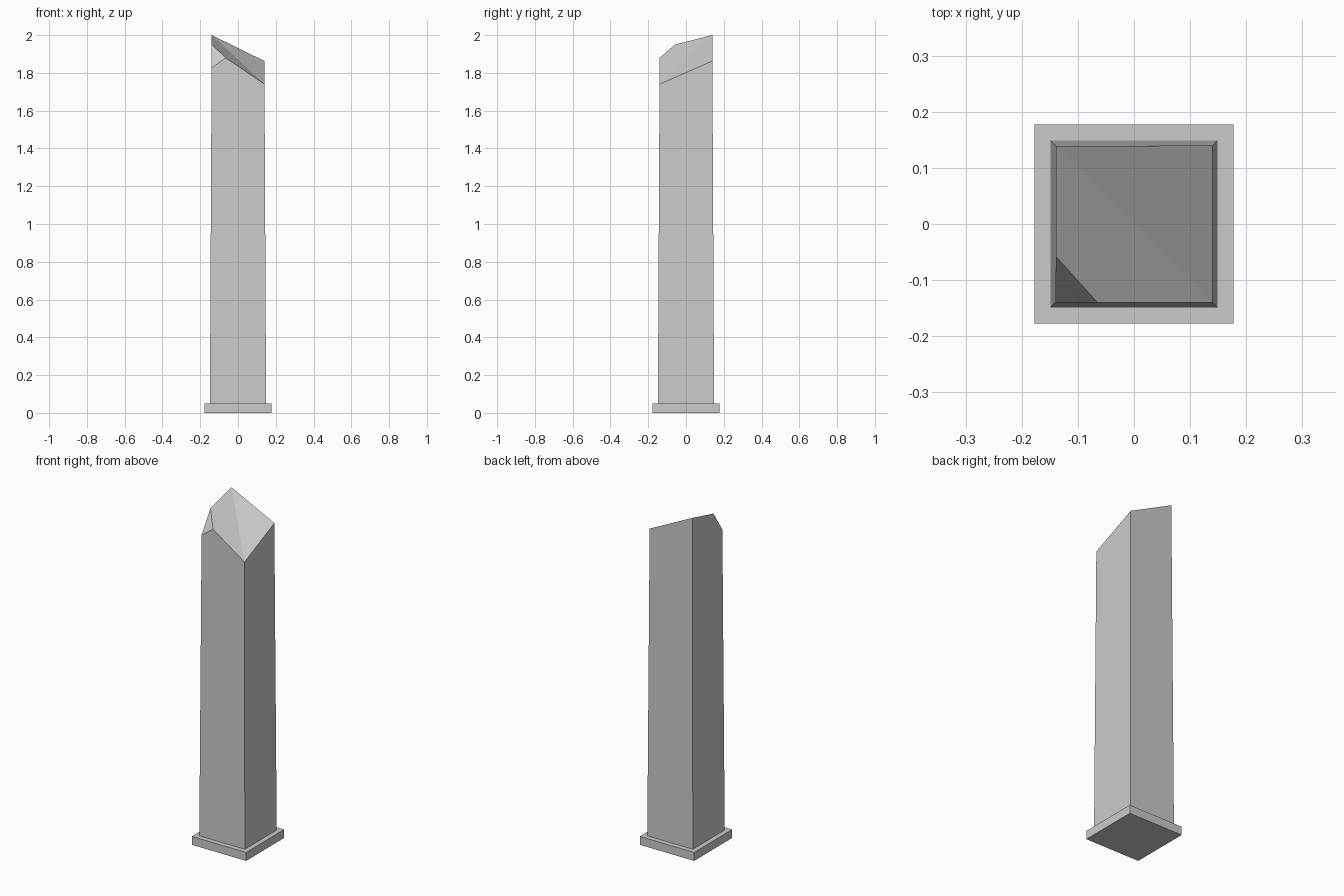
import bpy, bmesh
from mathutils import Vector

if "Cube" in bpy.data.objects:
    bpy.data.objects.remove(bpy.data.objects["Cube"])


def half(z):
    # half width of the tapering shaft at height z
    return 0.149 - 0.005 * z


def corner(sx, sy, z):
    return Vector((sx * half(z), sy * half(z), z))


def add_object(name, bm):
    bmesh.ops.recalc_face_normals(bm, faces=bm.faces[:])
    mesh = bpy.data.meshes.new(name)
    bm.to_mesh(mesh)
    bm.free()
    obj = bpy.data.objects.new(name, mesh)
    bpy.context.collection.objects.link(obj)
    return obj


# Square base plinth
bm = bmesh.new()
bmesh.ops.create_cube(bm, size=1)
bmesh.ops.scale(bm, vec=(0.355, 0.355, 0.05), verts=bm.verts)
bmesh.ops.translate(bm, vec=(0, 0, 0.025), verts=bm.verts)
add_object("base_plinth", bm)

# Tapered shaft with a slanted, folded top
signs = [(-1, -1), (1, -1), (1, 1), (-1, 1)]
heights = [1.93, 1.74, 1.863, 2.0]
bm = bmesh.new()
low = [bm.verts.new(corner(sx, sy, 0.05)) for sx, sy in signs]
top = [bm.verts.new(corner(sx, sy, z)) for (sx, sy), z in zip(signs, heights)]
bm.faces.new(low[::-1])
for i in range(4):
    j = (i + 1) % 4
    bm.faces.new((low[i], low[j], top[j], top[i]))
bm.faces.new((top[0], top[1], top[3]))
bm.faces.new((top[1], top[2], top[3]))

# Chipped front left corner
p = corner(-1, -1, 1.825)
q = Vector((-0.065, -half(1.88), 1.88))
r = Vector((-half(1.95), -0.058, 1.95))
normal = (q - p).cross(r - p).normalized()
if normal.dot(top[0].co - p) < 0:
    normal.negate()
cut = bmesh.ops.bisect_plane(bm, geom=bm.verts[:] + bm.edges[:] + bm.faces[:],
                             plane_co=p, plane_no=normal, clear_outer=True)
edges = [e for e in cut["geom_cut"] if isinstance(e, bmesh.types.BMEdge)]
bmesh.ops.holes_fill(bm, edges=edges, sides=0)
add_object("broken_shaft", bm)
